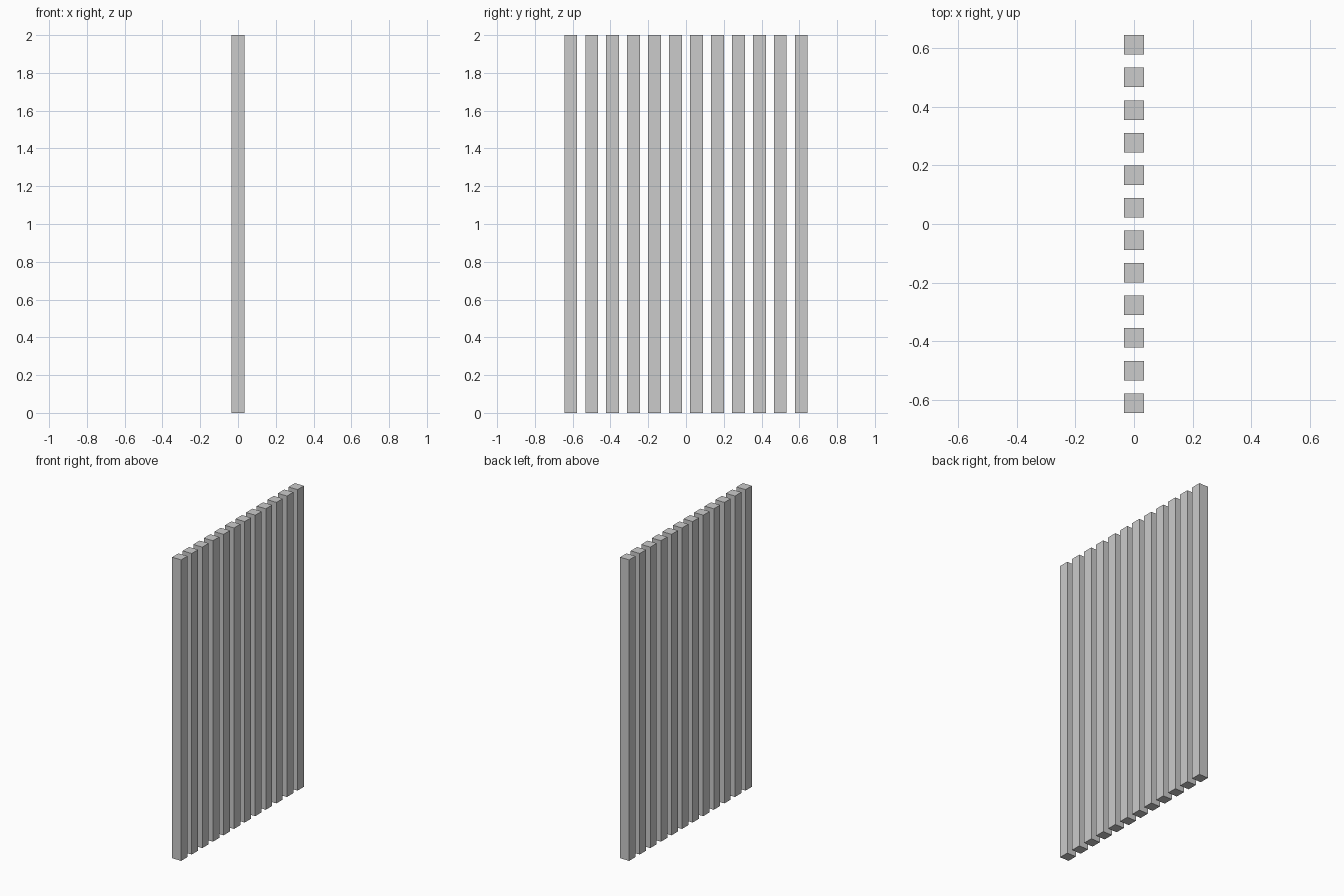
import bpy

if "Cube" in bpy.data.objects:
    bpy.data.objects.remove(bpy.data.objects["Cube"])

COUNT = 12
WIDTH = 2 / 30     # square cross-section
PITCH = 1 / 9      # spacing between slat centres
HEIGHT = 2.0


def add_slat(index):
    """One upright square batten, standing on the ground."""
    y = (index - (COUNT - 1) / 2) * PITCH
    bpy.ops.mesh.primitive_cube_add(size=1, location=(0, y, HEIGHT / 2))
    slat = bpy.context.object
    slat.name = f"slat_{index + 1:02d}"
    slat.scale = (WIDTH, WIDTH, HEIGHT)
    bpy.ops.object.transform_apply(location=False, rotation=False, scale=True)


# Row of slats forming the screen
for i in range(COUNT):
    add_slat(i)
